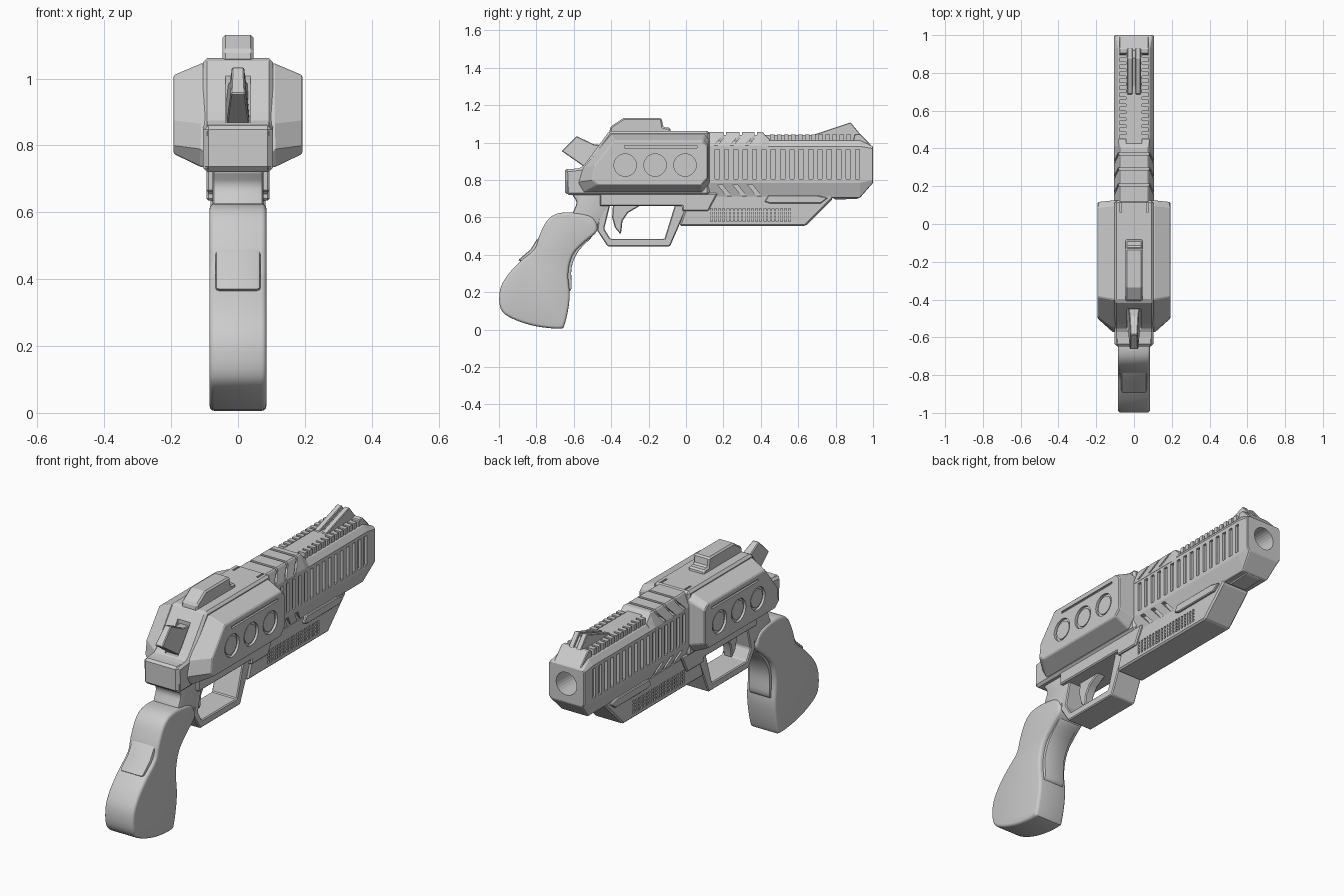
import bpy, bmesh, math
from mathutils import Matrix

if "Cube" in bpy.data.objects:
    bpy.data.objects.remove(bpy.data.objects["Cube"])


def finish(bm, name, bevel=0.0, seg=1, angle=40):
    bmesh.ops.recalc_face_normals(bm, faces=bm.faces)
    me = bpy.data.meshes.new(name)
    bm.to_mesh(me)
    bm.free()
    ob = bpy.data.objects.new(name, me)
    bpy.context.collection.objects.link(ob)
    if bevel:
        m = ob.modifiers.new("bevel", 'BEVEL')
        m.width, m.segments = bevel, seg
        m.limit_method, m.angle_limit = 'ANGLE', math.radians(angle)
        apply(ob, m)
    return ob


def apply(ob, m):
    bpy.context.view_layer.objects.active = ob
    bpy.ops.object.modifier_apply(modifier=m.name)


def add_loft(bm, sections):
    rings = [[bm.verts.new(p) for p in s] for s in sections]
    n = len(rings[0])
    for a, b in zip(rings, rings[1:]):
        for i in range(n):
            bm.faces.new((a[i], a[(i + 1) % n], b[(i + 1) % n], b[i]))
    bm.faces.new(rings[0])
    bm.faces.new(rings[-1])


def loft(name, sections, **kw):
    bm = bmesh.new()
    add_loft(bm, sections)
    return finish(bm, name, **kw)


def slab(pts, x0, x1):
    return [[(x, y, z) for y, z in pts] for x in (x0, x1)]


def prism(name, pts, w, **kw):
    """Side-view (y, z) profile, extruded to half width w."""
    return loft(name, slab(pts, -w, w), **kw)


def slabs(name, items, **kw):
    bm = bmesh.new()
    for pts, x0, x1 in items:
        add_loft(bm, slab(pts, x0, x1))
    return finish(bm, name, **kw)


def rect(y0, y1, z0, z1):
    return [(y0, z0), (y1, z0), (y1, z1), (y0, z1)]


def section(y, half):
    return [(x, y, z) for x, z in half] + [(-x, y, z) for x, z in reversed(half)]


def discs(name, items, r, depth, axis, r2=None):
    bm = bmesh.new()
    rot = Matrix.Rotation(math.pi / 2, 4, axis)
    for c in items:
        bmesh.ops.create_cone(bm, cap_ends=True, segments=28, radius1=r, radius2=r2 or r,
                              depth=depth, matrix=Matrix.Translation(c) @ rot)
    return finish(bm, name)


def cut(ob, cutter):
    cutter.hide_render = True
    m = ob.modifiers.new("cut", 'BOOLEAN')
    m.operation, m.object, m.solver = 'DIFFERENCE', cutter, 'EXACT'
    apply(ob, m)
    bpy.data.objects.remove(cutter)


def smooth_loop(pts, k=4):
    out, n = [], len(pts)
    for i in range(n):
        p0, p1, p2, p3 = (pts[(i + j - 1) % n] for j in range(4))
        for s in range(k):
            t = s / k
            out.append(tuple(0.5 * (2 * b + (c - a) * t + (2 * a - 5 * b + 4 * c - d) * t * t
                             + (3 * b - a - 3 * c + d) * t ** 3)
                             for a, b, c, d in zip(p0, p1, p2, p3)))
    return out


def shade(ob, deg=35):
    bpy.ops.object.select_all(action='DESELECT')
    ob.select_set(True)
    bpy.context.view_layer.objects.active = ob
    bpy.ops.object.shade_smooth_by_angle(angle=math.radians(deg))


# Grip with rounded rim, its back pad and finger pad
grip = prism("grip", smooth_loop([
    (-.60, .625), (-.69, .62), (-.745, .58), (-.785, .50), (-.81, .43), (-.885, .365),
    (-.955, .29), (-.995, .21), (-.99, .11), (-.93, .06), (-.81, .02), (-.68, .006),
    (-.648, .03), (-.622, .17), (-.63, .30), (-.605, .40), (-.54, .47), (-.475, .53),
    (-.50, .60)]), .085, bevel=.018, seg=3, angle=50)
shade(grip)
pad = prism("grip_back_pad", [(-.70, .50), (-.765, .505), (-.80, .48), (-.83, .43), (-.90, .37),
                              (-.84, .35)], .068, bevel=.012, seg=2)
shade(pad)
finger = prism("finger_pad", smooth_loop([(-.64, .22), (-.612, .22), (-.612, .33), (-.575, .42),
                                          (-.50, .50), (-.55, .49), (-.63, .40)]), .06,
               bevel=.008, seg=2, angle=50)
shade(finger)

# Neck joining the grip to the frame
neck = prism("grip_neck", smooth_loop([(-.60, .74), (-.585, .68), (-.61, .61), (-.60, .56),
                                       (-.50, .53), (-.455, .59), (-.41, .665), (-.38, .74)]),
             .076, bevel=.012, seg=2, angle=50)
shade(neck)

# Central frame with the hammer slot
frame = prism("frame", [(-.64, .72), (-.645, .855), (-.56, .865), (-.53, .90), (-.41, 1.062),
                        (.125, 1.062), (.125, .72)], .104, bevel=.012)
cut(frame, prism("slot_cut", rect(-.7, -.45, .868, 1.2), .037))
cut(frame, slabs("top_notch_cut", [(rect(.06, .11, 1.045, 1.1), s * .065, s * .075)
                                   for s in (-1, 1)]))
prism("rear_block", rect(-.648, -.57, .725, .86), .1, bevel=.012)
prism("lower_frame", [(-.46, .66), (-.02, .66), (-.02, .635), (.12, .635), (.17, .73),
                      (-.46, .73)], .094, bevel=.006)

# Side housings with three dishes and a slot each
base = [(-.40, 1.045), (.10, 1.045), (.125, 1.015), (.125, .785), (.085, .735), (-.545, .735),
        (-.575, .785), (-.55, .865)]
outer = [(-.385, 1.01), (.09, 1.01), (.116, .985), (.116, .81), (.085, .775), (-.47, .775),
         (-.50, .80), (-.49, .875)]
for s, side in ((1, "right"), (-1, "left")):
    house = loft(f"{side}_housing", [[(s * .09, y, z) for y, z in base],
                                     [(s * .11, y, z) for y, z in base],
                                     [(s * .193, y, z) for y, z in outer]], bevel=.005)
    cut(house, discs("dish_cut", [(s * .193, y, .88) for y in (-.325, -.165, -.005)],
                     .06, .026, 'Y'))
    cut(house, slabs("slot_cut", [(rect(-.33, .06, .972, .984), s * .183, s * .25)]))
    discs(f"{side}_dish_centers", [(s * .179, y, .88) for y in (-.325, -.165, -.005)],
          .048, .016, 'Y')

# Barrel shroud with bore and ribbed sides
full = [(.078, .705), (.105, .785), (.105, .98), (.082, 1.012)]
tip = [(.092, .785), (.105, .80), (.105, .968), (.096, .98)]
barrel = loft("barrel", [section(.10, full), section(.93, full), section(1.0, tip)], bevel=.004)
cut(barrel, discs("bore_cut", [(0, .95, .885)], .06, .3, 'X'))
cut(barrel, slabs("rib_cut", [(rect(.155 + i * .05, .178 + i * .05, .805, .962), s * .091, s * .2)
                              for i in range(16) for s in (-1, 1)]))
cut(barrel, slabs("slash_cut", [([(y, .775), (y + .025, .775), (y + .075, .712), (y + .05, .712)],
                                 s * .078, s * .2) for y in (.17, .25, .33) for s in (-1, 1)]))

# Banded collar behind the rail
collar_half = [(.06, .97), (.106, .97), (.106, .985), (.078, 1.056)]
collar = loft("collar", [section(.11, collar_half), section(.41, collar_half),
                         section(.45, [(.06, .97), (.104, .97), (.104, .98), (.08, 1.015)])],
              bevel=.004)
cut(collar, slabs("band_cut", [([(y, 1.042), (y + .014, 1.042), (y + .014, 1.1), (y, 1.1)],
                                -.2, .2) for y in (.2, .285, .365)]))
cut(collar, slabs("side_band_cut", [([(y - .05, .985), (y - .03, .985), (y + .014, 1.043),
                                      (y, 1.043)], s * .082, s * .2)
                                    for y in (.2, .285, .365) for s in (-1, 1)]))

# Top rail, teeth and split front sight
prism("rail_spine", [(.40, .99), (.40, 1.04), (.93, 1.04), (.998, .978), (.93, .96)], .042)
prism("rail_end", [(.89, .99), (.90, 1.045), (.93, 1.048), (.998, .978), (.93, .96)], .078,
      bevel=.004)
slabs("rail_teeth", [(rect(.45 + i * .037, .474 + i * .037, 1.0, 1.043), s * .04, s * .078)
                     for i in range(12) for s in (-1, 1)])
sight = [(.68, 1.03), (.69, 1.045), (.88, 1.108), (.932, 1.045), (.93, 1.03)]
slabs("front_sight", [(sight, s * .008, s * .036) for s in (-1, 1)], bevel=.003)
prism("front_sight_web", [(.70, 1.03), (.88, 1.09), (.92, 1.045), (.92, 1.03)], .01)

# Rear sight
prism("rear_sight", [(-.41, 1.05), (-.405, 1.085), (-.335, 1.131), (-.13, 1.131), (-.122, 1.083),
                     (-.085, 1.08), (-.08, 1.05)], .046, bevel=.008)

# Hammer
hammer = loft("hammer", [
    [(-.036, -.40, .87), (.036, -.40, .87), (.034, -.40, .985), (-.034, -.40, .985)],
    [(-.034, -.54, .868), (.034, -.54, .868), (.024, -.49, .99), (-.024, -.49, .99)],
    [(-.022, -.665, .955), (.022, -.665, .955), (.018, -.585, 1.035), (-.018, -.585, 1.035)]],
    bevel=.004)

# Under-barrel unit with grilles and side bars
under = prism("under_barrel", [(-.035, .555), (.64, .555), (.785, .70), (.785, .72), (.0, .72),
                               (-.01, .63)], .082, bevel=.008)
cut(under, slabs("grille_cut", [(rect(.13 + i * .022, .141 + i * .022, .578, .648),
                                 s * .072, s * .2) for i in range(20) for s in (-1, 1)]))
slabs("grille_bars", [(rect(.13, .56, z, z + .006), s * .07, s * .08)
                      for z in (.594, .611, .628) for s in (-1, 1)])
slabs("side_bars", [([(.42, .685), (.45, .675), (.72, .675), (.76, .705), (.70, .718),
                      (.44, .718)], s * .07, s * .094) for s in (-1, 1)], bevel=.004)
prism("muzzle_keel", [(.76, .72), (.80, .695), (.92, .70), (.94, .72)], .05, bevel=.005)

# Trigger guard and trigger
prism("trigger_guard", [
    (-.46, .67), (-.475, .53), (-.42, .446), (-.085, .446), (-.005, .63), (-.005, .67),
    (-.058, .67), (-.115, .486), (-.405, .486), (-.437, .54), (-.405, .67)], .074, bevel=.005)
trigger = prism("trigger", [(-.39, .68), (-.395, .60), (-.38, .545), (-.35, .51), (-.345, .53),
                            (-.34, .58), (-.31, .625), (-.25, .66), (-.24, .68)], .025, bevel=.005)
shade(trigger)
